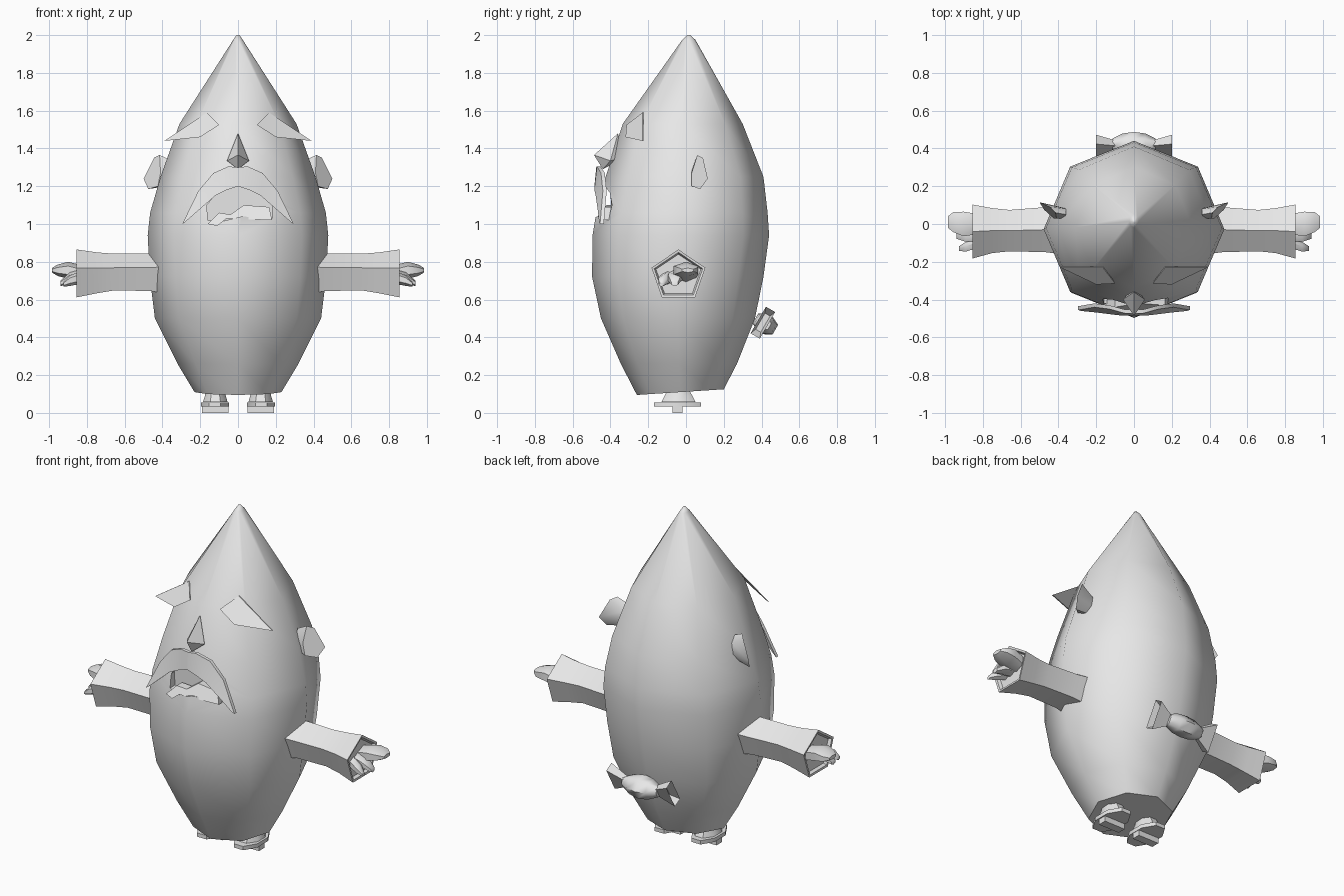
import bpy, bmesh
from math import sin, cos, pi, radians
from mathutils import Vector, Matrix

cube = bpy.data.objects.get("Cube")
if cube:
    bpy.data.objects.remove(cube, do_unlink=True)

grey = bpy.data.materials.new("plain grey")
grey.use_nodes = True
grey.diffuse_color = (0.8, 0.8, 0.8, 1)
grey.node_tree.nodes["Principled BSDF"].inputs["Base Color"].default_value = (0.8, 0.8, 0.8, 1)


def make(name, verts, faces, smooth=50):
    """Mesh object with outward normals, smooth below the given angle."""
    bm = bmesh.new()
    vs = [bm.verts.new(v) for v in verts]
    for f in faces:
        bm.faces.new([vs[i] for i in f])
    bmesh.ops.recalc_face_normals(bm, faces=bm.faces)
    mesh = bpy.data.meshes.new(name)
    bm.to_mesh(mesh)
    bm.free()
    mesh.materials.append(grey)
    ob = bpy.data.objects.new(name, mesh)
    bpy.context.collection.objects.link(ob)
    shade(ob, smooth)
    return ob


def shade(ob, angle):
    bpy.ops.object.select_all(action='DESELECT')
    ob.select_set(True)
    bpy.context.view_layer.objects.active = ob
    if angle:
        bpy.ops.object.shade_smooth_by_angle(angle=radians(angle))


def loft(name, rings, smooth=50):
    """Skin a row of equal rings and close both ends."""
    n = len(rings[0])
    faces = [(r * n + i, r * n + (i + 1) % n, (r + 1) * n + (i + 1) % n, (r + 1) * n + i)
             for r in range(len(rings) - 1) for i in range(n)]
    faces += [tuple(range(n)), tuple(range((len(rings) - 1) * n, len(rings) * n))]
    return make(name, [v for r in rings for v in r], faces, smooth)


def ring_x(x, y, z, ry, rz, n=6, turn=0.0):
    return [(x, y + ry * sin(turn + 2 * pi * i / n), z + rz * cos(turn + 2 * pi * i / n))
            for i in range(n)]


def plate(name, pts, depth):
    """Prism from an outline, pushed back along y."""
    return loft(name, [pts, [(x, y + depth, z) for x, y, z in pts]], 0)


def flip(rings, s):
    return [[(s * x, y, z) for x, y, z in r] for r in rings]


# Body: eight-sided egg with a pointed top; width, front y, back y, height
profile = [(0.23, -0.26, 0.20, 0.11), (0.32, -0.345, 0.27, 0.26), (0.44, -0.45, 0.365, 0.50),
           (0.467, -0.497, 0.41, 0.72), (0.478, -0.495, 0.44, 0.94), (0.465, -0.475, 0.432, 1.06),
           (0.41, -0.425, 0.41, 1.25), (0.31, -0.335, 0.30, 1.53), (0.025, -0.02, 0.05, 1.975),
           (0.008, 0.006, 0.022, 2.0)]
body_rings = []
for k, (w, front, back, z) in enumerate(profile):
    mid, half = (front + back) / 2, (back - front) / 2
    body_rings.append([(w * sin(pi * i / 4), mid + half * cos(pi * i / 4),
                        z + (0.015 * cos(pi * i / 4) if k == 0 else 0)) for i in range(8)])
body = loft("body", body_rings, 60)

# Open mouth, cut into the body
opening = [(0, 1.21), (0.11, 1.165), (0.18, 1.10), (0.18, 1.03), (0.02, 1.04),
           (-0.1, 1.01), (-0.16, 1.02), (-0.165, 1.10), (-0.11, 1.165)]
cutter = plate("mouth_cutter", [(x, -0.7, z) for x, z in opening], 0.33)
cutter.hide_render = True
cut = body.modifiers.new("mouth", 'BOOLEAN')
cut.object = cutter
cut.operation = 'DIFFERENCE'
cut.solver = 'EXACT'
bpy.context.view_layer.objects.active = body
bpy.ops.object.modifier_apply(modifier=cut.name)
bpy.data.objects.remove(cutter, do_unlink=True)
shade(body, 60)

# Tongue in the mouth
plate("tongue", [(-0.16, -0.455, 1.0), (-0.11, -0.47, 0.99), (-0.06, -0.475, 1.03), (0.18, -0.44, 1.02),
                 (0.165, -0.43, 1.09), (0.03, -0.42, 1.10), (-0.04, -0.43, 1.05), (-0.10, -0.44, 1.06)], 0.05)

# Moustache: two drooping halves built from upper and lower edges
upper = [(0, -0.475, 1.30), (0.05, -0.472, 1.305), (0.13, -0.45, 1.27), (0.21, -0.44, 1.175), (0.295, -0.455, 1.0)]
lower = [(0, -0.485, 1.20), (0.06, -0.485, 1.18), (0.12, -0.478, 1.15), (0.2, -0.468, 1.08), (0.28, -0.46, 1.01)]
for s, side in ((1, "left"), (-1, "right")):
    rings = [[(s * a[0], a[1], a[2]), (s * b[0], b[1], b[2]),
              (s * b[0], b[1] + 0.02, b[2]), (s * a[0], a[1] + 0.02, a[2])]
             for a, b in zip(upper, lower)]
    loft(side + "_moustache", rings, 40)

# Nose
make("nose", [(0, -0.36, 1.48), (0.058, -0.40, 1.335), (-0.058, -0.40, 1.335),
              (0, -0.487, 1.365), (0, -0.44, 1.29), (0, -0.33, 1.35)],
     [(0, 1, 3), (0, 3, 2), (1, 4, 3), (2, 3, 4), (0, 5, 1), (0, 2, 5), (1, 5, 4), (2, 4, 5)], 0)

for s, side in ((1, "left"), (-1, "right")):
    # Eyebrow
    brow = [(0.165, -0.23, 1.59), (0.10, -0.315, 1.525), (0.20, -0.32, 1.46), (0.39, -0.23, 1.44)]
    plate(side + "_eyebrow", [(s * x, y, z) for x, y, z in brow], 0.006)

    # Ear: flattened shell leaning outward
    inner = [(0.36, 0.05, 1.34), (0.36, 0.08, 1.30), (0.37, 0.085, 1.24), (0.38, 0.06, 1.2), (0.38, 0.035, 1.22), (0.37, 0.03, 1.28)]
    rim = [(0.415, 0.06, 1.365), (0.445, 0.09, 1.35), (0.50, 0.115, 1.24), (0.475, 0.075, 1.185), (0.425, 0.03, 1.2), (0.41, 0.03, 1.27)]
    loft(side + "_ear", flip([inner, rim], s), 40)

    # Sleeve: five-sided, flaring to the cuff with a shallow hollow end
    sleeve = [ring_x(x, y, z, ry, rz, 5) for x, y, z, ry, rz in (
        (0.36, -0.03, 0.735, 0.14, 0.13), (0.47, -0.03, 0.735, 0.125, 0.11),
        (0.66, -0.035, 0.735, 0.115, 0.108), (0.75, -0.035, 0.73, 0.125, 0.12),
        (0.855, -0.04, 0.725, 0.15, 0.14), (0.853, -0.04, 0.725, 0.135, 0.125),
        (0.835, -0.04, 0.725, 0.125, 0.115))]
    loft(side + "_sleeve", flip(sleeve, s), 50)

    # Hand: mitten with a lower finger and a thumb
    palm = [ring_x(0.82, 0.0, 0.735, 0.06, 0.045), ring_x(0.9, 0.0, 0.755, 0.075, 0.045),
            ring_x(0.955, 0.01, 0.755, 0.062, 0.03), ring_x(0.985, 0.01, 0.755, 0.035, 0.012)]
    loft(side + "_hand", flip(palm, s), 50)
    finger = [ring_x(0.82, -0.05, 0.725, 0.045, 0.04), ring_x(0.89, -0.06, 0.715, 0.04, 0.03),
              ring_x(0.94, -0.06, 0.685, 0.02, 0.014)]
    loft(side + "_finger", flip(finger, s), 50)
    thumb = [ring_x(0.82, -0.09, 0.72, 0.04, 0.035), ring_x(0.89, -0.12, 0.70, 0.03, 0.028),
             ring_x(0.925, -0.13, 0.68, 0.014, 0.012)]
    loft(side + "_thumb", flip(thumb, s), 50)

    # Foot on a raised sandal: rounded foot, sole and cross bar
    def slab(name, levels, cx, cy, n):
        loft(name, [[(s * (cx + rx * cos(2 * pi * (i + 0.5) / n)), cy + ry * sin(2 * pi * (i + 0.5) / n), z)
                     for i in range(n)] for rx, ry, z in levels], 40)
    slab(side + "_foot", [(0.07, 0.097, 0.058), (0.06, 0.08, 0.09), (0.05, 0.05, 0.14)], 0.12, -0.04, 8)
    slab(side + "_sole", [(0.08, 0.135, 0.033), (0.08, 0.135, 0.056)], 0.122, -0.045, 8)
    slab(side + "_sole_bar", [(0.098, 0.036, 0.0), (0.098, 0.036, 0.04)], 0.12, -0.045, 4)

# Bow at the lower back: tilted knot with a flaring wing on each side
tilt = Matrix.Translation((0, 0.42, 0.47)) @ Matrix.Rotation(radians(-30), 4, 'X')


def tilted(rings):
    return [[tuple(tilt @ Vector(p)) for p in r] for r in rings]


loft("bow_knot", tilted([ring_x(x, 0, 0, ry, rz) for x, ry, rz in (
    (-0.115, 0.03, 0.035), (-0.06, 0.06, 0.055), (0, 0.07, 0.06), (0.06, 0.06, 0.055), (0.115, 0.03, 0.035))]), 60)
for s, side in ((1, "left"), (-1, "right")):
    wing = [ring_x(0.09, -0.005, 0, 0.022, 0.03, 4, pi / 4),
            ring_x(0.20, -0.015, 0, 0.04, 0.115, 4, pi / 4),
            ring_x(0.15, -0.015, 0, 0.022, 0.07, 4, pi / 4)]
    loft(side + "_bow_wing", tilted(flip(wing, s)), 0)
